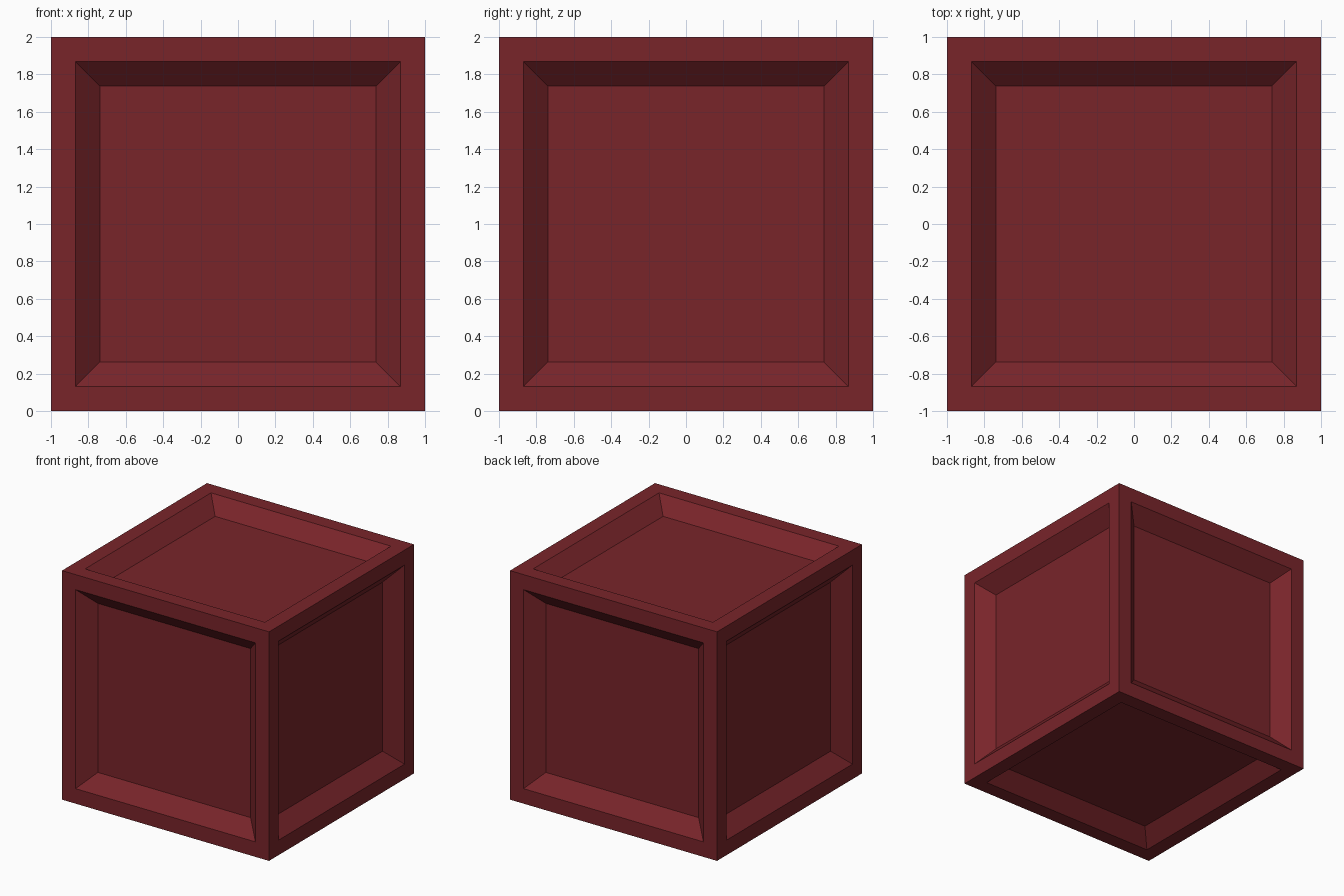
import bpy, bmesh

if "Cube" in bpy.data.objects:
    bpy.data.objects.remove(bpy.data.objects["Cube"])

RIM = 0.131      # width of the frame around each face
SLOPE = 0.131    # width of the bevelled panel edge
DEPTH = 0.12     # how far each panel is sunk

# Cube standing on the ground
bm = bmesh.new()
bmesh.ops.create_cube(bm, size=2.0)
bmesh.ops.translate(bm, verts=bm.verts, vec=(0, 0, 1))

# Flat rim, then sloped recess, on all six faces
panels = bm.faces[:]
for width, depth in ((RIM, 0), (SLOPE, -DEPTH)):
    bmesh.ops.inset_individual(bm, faces=panels, thickness=width,
                               depth=depth, use_even_offset=True)
bmesh.ops.recalc_face_normals(bm, faces=bm.faces)

mesh = bpy.data.meshes.new("crate")
bm.to_mesh(mesh)
bm.free()
crate = bpy.data.objects.new("crate", mesh)
bpy.context.collection.objects.link(crate)

# Dark red paint
paint = bpy.data.materials.new("dark_red")
paint.diffuse_color = (0.19, 0.018, 0.023, 1)
paint.use_nodes = True
paint.node_tree.nodes["Principled BSDF"].inputs["Base Color"].default_value = paint.diffuse_color
mesh.materials.append(paint)
